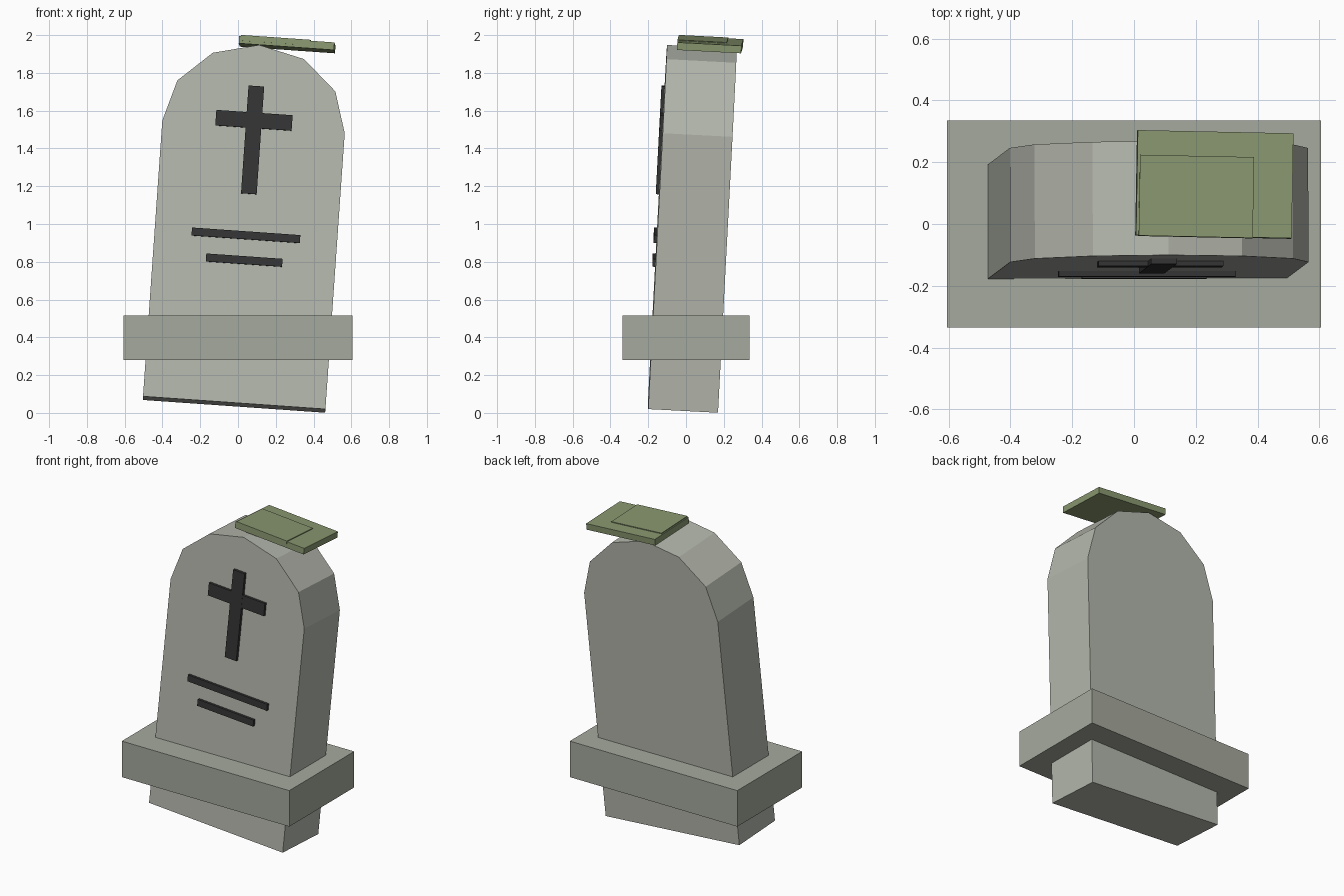
import bpy, bmesh
from math import radians, cos, sin, pi
from mathutils import Matrix, Euler

if "Cube" in bpy.data.objects:
    bpy.data.objects.remove(bpy.data.objects["Cube"])


def material(name, rgb):
    m = bpy.data.materials.new(name)
    m.diffuse_color = (*rgb, 1)
    m.use_nodes = True
    m.node_tree.nodes["Principled BSDF"].inputs["Base Color"].default_value = m.diffuse_color
    return m


STONE = material("stone", (0.46, 0.48, 0.42))
PLINTH = material("plinth_stone", (0.38, 0.40, 0.34))
DARK = material("dark_inlay", (0.035, 0.035, 0.035))
MOSS = material("moss", (0.25, 0.31, 0.16))


def finish(name, bm, mat, frame):
    bmesh.ops.recalc_face_normals(bm, faces=bm.faces)
    me = bpy.data.meshes.new(name)
    bm.to_mesh(me)
    bm.free()
    me.materials.append(mat)
    ob = bpy.data.objects.new(name, me)
    ob.matrix_world = frame
    bpy.context.collection.objects.link(ob)
    return ob


def box(name, size, centre, mat, frame=Matrix()):
    bm = bmesh.new()
    bmesh.ops.create_cube(bm, size=1)
    bmesh.ops.scale(bm, vec=size, verts=bm.verts)
    bmesh.ops.translate(bm, vec=centre, verts=bm.verts)
    return finish(name, bm, mat, frame)


def frame_at(loc, degrees):
    rot = Euler([radians(d) for d in degrees]).to_matrix().to_4x4()
    return Matrix.Translation(loc) @ rot


# Leaning slab: origin at the front bottom edge, arched top of six facets
lean = frame_at((-0.02, -0.20, 0.054), (-3, 4, 0))
HALF, SHOULDER, RISE, DEPTH = 0.484, 1.466, 0.435, 0.37
outline = [(-HALF, 0), (HALF, 0)]
outline += [(HALF * cos(i * pi / 6), SHOULDER + RISE * sin(i * pi / 6)) for i in range(7)]
bm = bmesh.new()
face = bm.faces.new([bm.verts.new((x, 0, z)) for x, z in outline])
ext = bmesh.ops.extrude_face_region(bm, geom=[face])
bmesh.ops.translate(bm, vec=(0, DEPTH, 0),
                    verts=[v for v in ext["geom"] if isinstance(v, bmesh.types.BMVert)])
finish("headstone_slab", bm, STONE, lean)

# Upright plinth around the slab
box("plinth", (1.21, 0.67, 0.235), (0, 0, 0.3975), PLINTH)

# Raised cross and inscription bars on the front face: width, height, local z
for name, w, h, z, proud in (
    ("cross_upright", 0.083, 0.572, 1.396, 0.018),
    ("cross_arm", 0.405, 0.082, 1.50, 0.017),
    ("inscription_bar_upper", 0.575, 0.042, 0.889, 0.017),
    ("inscription_bar_lower", 0.405, 0.042, 0.757, 0.017),
):
    box(name, (w, proud + 0.01, h), (0, (0.01 - proud) / 2, z), DARK, lean)

# Moss slabs resting on the top
tilt = frame_at((0.26, 0.128, 1.95), (-3, 4, -1.2))
box("moss_patch", (0.505, 0.34, 0.04), (0, 0, 0), MOSS, tilt)
box("moss_patch_upper", (0.37, 0.262, 0.03), (-0.059, -0.041, 0.010), MOSS, tilt)
